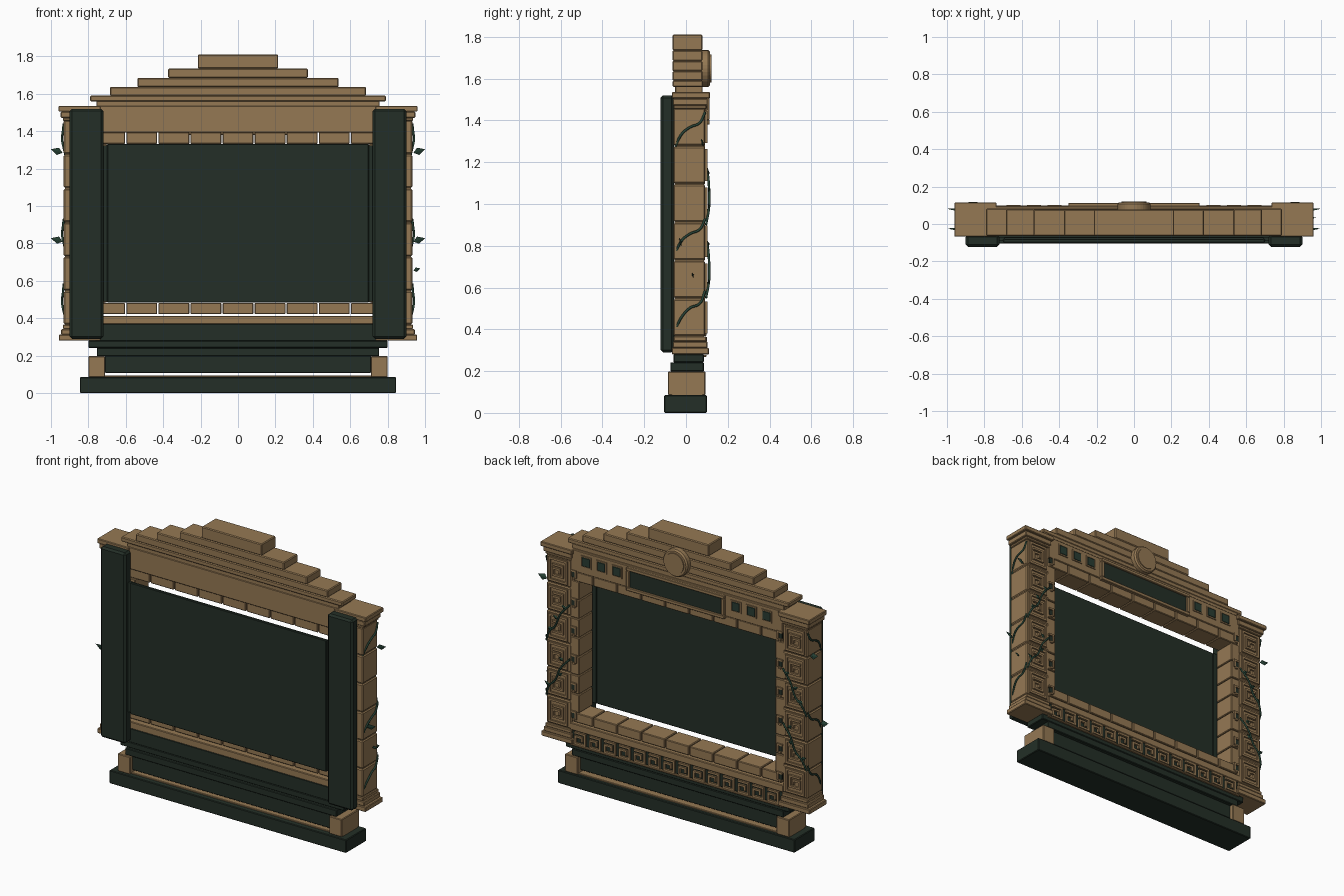
import bpy, bmesh, math
from mathutils import Matrix, Vector

if "Cube" in bpy.data.objects:
    bpy.data.objects.remove(bpy.data.objects["Cube"])


def material(name, rgb):
    m = bpy.data.materials.new(name)
    m.diffuse_color = (*rgb, 1)
    m.use_nodes = True
    m.node_tree.nodes["Principled BSDF"].inputs["Base Color"].default_value = m.diffuse_color
    return m


STONE = material("sandstone", (0.30, 0.19, 0.088))
DARK = material("dark_green", (0.017, 0.028, 0.020))
PANEL = material("panel_green", (0.022, 0.045, 0.032))
LEAF = material("leaf_green", (0.02, 0.055, 0.036))


def finish(name, bm, mat):
    bmesh.ops.recalc_face_normals(bm, faces=bm.faces)
    me = bpy.data.meshes.new(name)
    bm.to_mesh(me)
    bm.free()
    me.materials.append(mat)
    ob = bpy.data.objects.new(name, me)
    bpy.context.collection.objects.link(ob)
    return ob


def boxes(name, mat, specs, bevel=0.004):
    """One object from boxes given as (x0, x1, y0, y1, z0, z1)."""
    bm = bmesh.new()
    for x0, x1, y0, y1, z0, z1 in specs:
        t = bmesh.new()
        mtx = Matrix.Translation(((x0 + x1) / 2, (y0 + y1) / 2, (z0 + z1) / 2)) @ \
            Matrix.Diagonal((abs(x1 - x0), y1 - y0, z1 - z0, 1))
        bmesh.ops.create_cube(t, size=1, matrix=mtx)
        if bevel:
            bmesh.ops.bevel(t, geom=t.edges[:], offset=bevel, segments=1, affect='EDGES')
        tmp = bpy.data.meshes.new("tmp")
        t.to_mesh(tmp)
        t.free()
        bm.from_mesh(tmp)
        bpy.data.meshes.remove(tmp)
    return finish(name, bm, mat)


def wide(hx, y0, y1, z0, z1):
    return (-hx, hx, y0, y1, z0, z1)


def both(specs):
    """Mirror box specs across x."""
    return specs + [(-b, -a, *r) for a, b, *r in specs]


def ring(cx, cz, hw, hh, t, y0, y1):
    """Rectangular frame lying in the xz plane."""
    return [(cx - hw, cx + hw, y0, y1, cz + hh - t, cz + hh),
            (cx - hw, cx + hw, y0, y1, cz - hh, cz - hh + t),
            (cx - hw, cx - hw + t, y0, y1, cz - hh + t, cz + hh - t),
            (cx + hw - t, cx + hw, y0, y1, cz - hh + t, cz + hh - t)]


def key(cx, cz, r, t, y0, y1):
    """Square spiral of a Greek key."""
    i = r * 0.42
    return [(cx - r, cx + r, y0, y1, cz + r - t, cz + r),
            (cx - r, cx - r + t, y0, y1, cz - r, cz + r - t),
            (cx - r + t, cx + r, y0, y1, cz - r, cz - r + t),
            (cx + r - t, cx + r, y0, y1, cz - r + t, cz + i),
            (cx - i, cx + r - t, y0, y1, cz + i - t, cz + i),
            (cx - i, cx - i + t, y0, y1, cz - i, cz + i - t)]


# plinth and lower steps
boxes("base_slab", DARK, [wide(0.845, -0.105, 0.10, 0, 0.085)])
boxes("base_strip", STONE, [wide(0.80, -0.07, 0.08, 0.083, 0.093)], 0.002)
boxes("foot_blocks", STONE, both([(0.71, 0.80, -0.087, 0.093, 0.085, 0.198)]))
boxes("plinth_board", DARK, [wide(0.712, -0.065, 0.065, 0.107, 0.20)])
boxes("lower_step", DARK, [wide(0.755, -0.075, 0.086, 0.198, 0.242)])
boxes("upper_step", DARK, [wide(0.80, -0.06, 0.086, 0.242, 0.28)])
boxes("frieze_beam", DARK, [wide(0.765, -0.06, 0.088, 0.278, 0.37)])

# Greek key frieze on the ornate side
keys = []
for i in range(14):
    keys += key((i - 6.5) * 0.106, 0.322, 0.041, 0.013, 0.085, 0.100)
boxes("frieze_keys", STONE, keys, 0)
boxes("frieze_edges", STONE, [wide(0.76, 0.08, 0.098, 0.268, 0.278)], 0.002)

# brick surround of the opening
boxes("sill_beam", STONE, [wide(0.76, -0.06, 0.098, 0.367, 0.413)])
xs = [-0.75] + [(i - 3.5) * 0.1715 for i in range(8)] + [0.75]
rows = []
for a, b in zip(xs, xs[1:]):
    for z0, z1 in ((0.422, 0.482), (1.332, 1.394)):
        rows.append((a + 0.003, b - 0.003, -0.04, 0.092, z0, z1))
boxes("sill_and_lintel_bricks", STONE, rows)
n = 7
h = (1.334 - 0.482) / n
boxes("jamb_bricks", STONE, both([(0.70, 0.765, -0.05, 0.09, 0.482 + i * h + 0.002,
                                   0.482 + (i + 1) * h - 0.002) for i in range(n)]))
boxes("centre_board", DARK, [wide(0.70, -0.10, -0.08, 0.483, 1.332)])
boxes("centre_board_rails", DARK, both([(0.69, 0.73, -0.092, -0.07, 0.49, 1.325)]), 0)

# small hooks on the jambs
hooks = []
for i in range(6):
    z = 0.46 + i * 0.182
    hooks += [(0.715, 0.755, 0.085, 0.099, z + 0.02, z + 0.032),
              (0.715, 0.727, 0.085, 0.099, z - 0.02, z + 0.02),
              (0.727, 0.745, 0.085, 0.099, z - 0.03, z - 0.018)]
boxes("jamb_hooks", STONE, both(hooks), 0)
boxes("jamb_hook_inlays", DARK, both([(0.729, 0.752, 0.085, 0.094, 0.445 + i * 0.182,
                                       0.478 + i * 0.182) for i in range(6)]), 0)

# columns with carved blocks, bases and caps
P = 0.1825
blocks, carving = [], []
for i in range(6):
    z = 0.365 + i * P
    blocks.append((0.755, 0.932, -0.06, 0.092, z + 0.003, z + P - 0.003))
    c = z + P / 2
    carving += ring(0.845, c, 0.068, 0.076, 0.014, 0.088, 0.102)
    carving += key(0.845, c, 0.040, 0.013, 0.088, 0.104)
boxes("column_blocks", STONE, both(blocks), 0.006)
boxes("column_cores", STONE, both([(0.762, 0.925, -0.054, 0.086, 0.32, 1.50)]), 0)
boxes("column_carving", STONE, both(carving), 0)
boxes("column_bases", STONE, both([(0.735, 0.958, -0.068, 0.11, 0.28, 0.312),
                                   (0.745, 0.945, -0.063, 0.103, 0.312, 0.342),
                                   (0.75, 0.936, -0.06, 0.098, 0.342, 0.366)]))
boxes("column_caps", STONE, both([(0.75, 0.936, -0.06, 0.098, 1.455, 1.472),
                                  (0.745, 0.948, -0.063, 0.104, 1.472, 1.505),
                                  (0.735, 0.96, -0.068, 0.115, 1.505, 1.535)]))
boxes("front_pilasters", DARK, both([(0.72, 0.90, -0.122, -0.058, 0.29, 1.52)]), 0.012)

# header and stepped crown
boxes("header", STONE, [wide(0.757, -0.055, 0.095, 1.393, 1.535),
                        wide(0.757, -0.052, 0.08, 1.53, 1.565)])
boxes("crown_steps", STONE, [wide(0.79, -0.065, 0.082, 1.56, 1.59),
                             wide(0.685, -0.065, 0.08, 1.59, 1.636),
                             wide(0.537, -0.065, 0.078, 1.636, 1.685),
                             wide(0.373, -0.065, 0.078, 1.685, 1.735),
                             wide(0.215, -0.065, 0.078, 1.735, 1.81)], 0.005)
boxes("name_plate_frame", STONE, ring(0, 1.455, 0.35, 0.075, 0.022, 0.09, 0.113), 0.003)
boxes("name_plate", DARK, [wide(0.33, 0.09, 0.103, 1.40, 1.51)], 0)
tiles = [0.425, 0.535, 0.645]
boxes("header_tiles", PANEL, both([(x - 0.028, x + 0.028, 0.09, 0.102, 1.447, 1.503)
                                   for x in tiles]), 0.002)
frames = []
for x in tiles:
    frames += ring(x, 1.475, 0.037, 0.037, 0.008, 0.09, 0.101)
boxes("tile_frames", STONE, both(frames), 0)

# round emblem
bm = bmesh.new()
for r0, r1, y0, y1 in ((0.088, 0.088, 0.074, 0.106), (0.088, 0.080, 0.106, 0.116),
                       (0.068, 0.066, 0.10, 0.121)):
    bmesh.ops.create_cone(bm, cap_ends=True, segments=32, radius1=r0, radius2=r1, depth=y1 - y0,
                          matrix=Matrix.Translation((0, (y0 + y1) / 2, 1.648))
                          @ Matrix.Rotation(-math.pi / 2, 4, 'X'))
finish("round_emblem", bm, STONE)


# vines wrapping the columns
def vine(name, pts, s):
    cu = bpy.data.curves.new(name, 'CURVE')
    cu.dimensions = '3D'
    cu.bevel_depth = 0.006
    cu.bevel_resolution = 1
    cu.resolution_u = 5
    sp = cu.splines.new('BEZIER')
    sp.bezier_points.add(len(pts) - 1)
    for bp, p in zip(sp.bezier_points, pts):
        bp.co = (p[0] * s, p[1], p[2])
        bp.handle_left_type = bp.handle_right_type = 'AUTO'
    ob = bpy.data.objects.new(name, cu)
    bpy.context.collection.objects.link(ob)
    me = bpy.data.meshes.new_from_object(ob.evaluated_get(bpy.context.evaluated_depsgraph_get()))
    bpy.data.objects.remove(ob)
    me.materials.clear()
    me.materials.append(LEAF)
    bpy.context.collection.objects.link(bpy.data.objects.new(name, me))


def leaf(bm, pos, direction, normal, size):
    d, nrm = Vector(direction).normalized(), Vector(normal).normalized()
    w = d.cross(nrm).normalized()
    p = Vector(pos)
    rim = [p, p + d * size * 0.4 + w * size * 0.32, p + d * size, p + d * size * 0.4 - w * size * 0.32]
    vs = [bm.verts.new(v) for v in rim]
    for off in (0.006, -0.003):
        c = bm.verts.new(p + d * size * 0.4 + nrm * off)
        for i in range(4):
            bm.faces.new((vs[i], vs[(i + 1) % 4], c))


for s, side in ((1, "right"), (-1, "left")):
    o = 0.934
    for k, (z0, z1) in enumerate(((0.40, 0.585), (0.765, 0.93), (1.275, 1.44))):
        m = (z0 + z1) / 2
        vine(f"{side}_side_vine_{k}", [(o - 0.01, -0.05, z0), (o + 0.004, -0.02, z0 + 0.06),
                                       (o + 0.008, 0.02, m + 0.01), (o + 0.004, 0.065, m + 0.03),
                                       (o - 0.002, 0.092, z1)], s)
    for k, z0 in enumerate((0.55, 0.90)):
        vine(f"{side}_face_vine_{k}", [(0.93, 0.096, z0), (0.90, 0.109, z0 + 0.07),
                                       (0.86, 0.111, z0 + 0.11), (0.82, 0.109, z0 + 0.20),
                                       (0.76, 0.10, z0 + 0.27)], s)
    bm = bmesh.new()
    for y, z in ((0.075, 1.30), (-0.03, 0.825)) + (((0.03, 0.67),) if s > 0 else ()):
        leaf(bm, (s * 0.938, y, z - 0.015), (s * 1, 0.1, 0.3), (0, 1, 0.3),
             0.065 if z > 0.7 else 0.04)
    for x, z, dx in ((0.90, 0.62, 1), (0.84, 0.70, -1), (0.80, 0.80, 1), (0.91, 0.98, -1),
                     (0.84, 1.06, 1), (0.78, 1.14, 1)):
        leaf(bm, (s * x, 0.108, z), (s * dx, 0.0, 0.6), (0, 1, 0), 0.04)
    finish(f"{side}_leaves", bm, LEAF)
